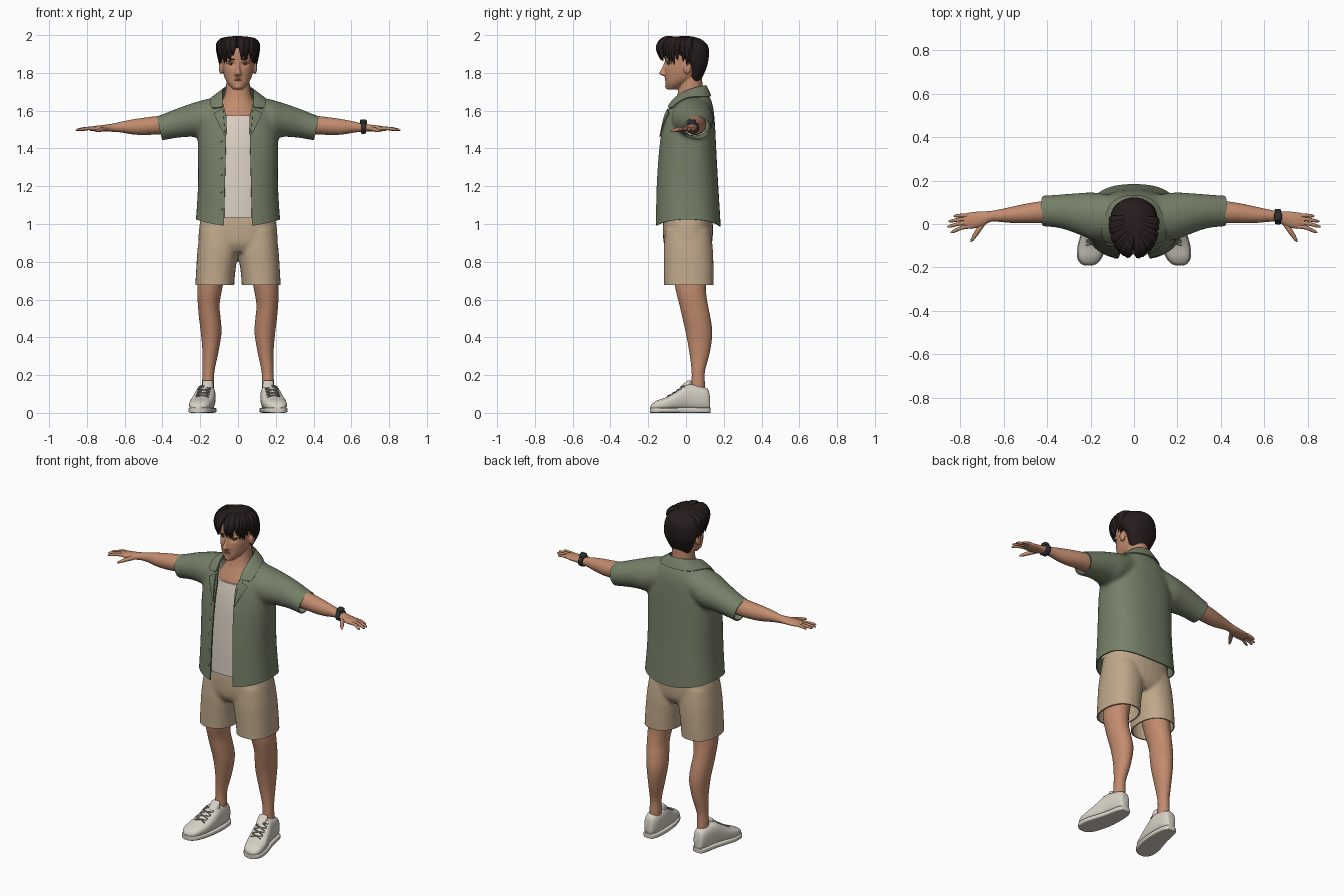
import bpy, bmesh, math, random
from mathutils import Vector, Matrix
from mathutils.bvhtree import BVHTree

random.seed(4)
if "Cube" in bpy.data.objects:
    bpy.data.objects.remove(bpy.data.objects["Cube"], do_unlink=True)


def material(name, r, g, b):
    m = bpy.data.materials.new(name)
    m.use_nodes = True
    m.diffuse_color = (r, g, b, 1)
    node = next(n for n in m.node_tree.nodes if n.type == "BSDF_PRINCIPLED")
    node.inputs["Base Color"].default_value = (r, g, b, 1)
    node.inputs["Roughness"].default_value = 0.8
    return m


SKIN = material("skin", .54, .26, .155)
SHIRT = material("shirt_green", .18, .215, .138)
CREAM = material("undershirt_cream", .72, .64, .55)
TAN = material("shorts_tan", .52, .39, .255)
SHOE = material("shoe_white", .68, .64, .56)
HAIR = material("hair_dark", .02, .012, .012)
BLACK = material("watch_black", .03, .028, .028)
LIP = material("lip", .42, .17, .12)
GREY = material("lace_grey", .3, .28, .25)
SIDES = (("left", 1), ("right", -1))


def finish(name, me, mat):
    """Make a smooth shaded object of one colour."""
    me.materials.clear()
    me.materials.append(mat)
    me.shade_smooth()
    me.set_sharp_from_angle(angle=math.radians(50))
    ob = bpy.data.objects.new(name, me)
    bpy.context.scene.collection.objects.link(ob)
    return ob


def from_bm(name, bm, mat, recalc=True):
    if recalc:
        bmesh.ops.recalc_face_normals(bm, faces=bm.faces[:])
    me = bpy.data.meshes.new(name)
    bm.to_mesh(me)
    bm.free()
    return finish(name, me, mat)


def bake(ob, mat, *mods):
    """Apply modifiers given as (type, settings)."""
    for kind, settings in mods:
        m = ob.modifiers.new(kind, kind)
        for key, value in settings.items():
            setattr(m, key, value)
    graph = bpy.context.evaluated_depsgraph_get()
    me = bpy.data.meshes.new_from_object(ob.evaluated_get(graph))
    name = ob.name
    bpy.data.objects.remove(ob, do_unlink=True)
    return finish(name, me, mat)


def S(pos, r, v0, v1):
    return (pos, -r, r, v0, v1)


PLACE = {"x": lambda p, u, v: (p, u, v), "y": lambda p, u, v: (u, p, v), "z": lambda p, u, v: (u, v, p)}


def loft(name, axis, rings, mat, s=1, power=1.0, n=32, steps=4):
    """Skin rounded sections (position, u min, u max, v min, v max) along an axis."""
    dense, last = [], len(rings) - 1
    for i in range(last):
        a, b, c, d = (Vector(rings[min(max(j, 0), last)]) for j in range(i - 1, i + 3))
        for k in range(steps):
            t = k / steps
            dense.append(b + .5 * t * ((c - a) + t * ((2*a - 5*b + 4*c - d) + t * (3*b - a - 3*c + d))))
    dense.append(Vector(rings[-1]))
    bm, loops = bmesh.new(), []
    for p, u0, u1, v0, v1 in dense:
        loop = []
        for i in range(n):
            cu, sv = math.cos(math.tau * i / n), math.sin(math.tau * i / n)
            u = (u0 + u1) / 2 + (u1 - u0) / 2 * math.copysign(abs(cu) ** power, cu)
            v = (v0 + v1) / 2 + (v1 - v0) / 2 * math.copysign(abs(sv) ** power, sv)
            x, y, z = PLACE[axis](p, u, v)
            loop.append(bm.verts.new((s * x, y, z)))
        loops.append(loop)
    for a, b in zip(loops, loops[1:]):
        for i in range(n):
            bm.faces.new((a[i], a[(i + 1) % n], b[(i + 1) % n], b[i]))
    bm.faces.new(loops[0])
    bm.faces.new(loops[-1])
    return from_bm(name, bm, mat)


def ball(name, centre, radii, mat):
    bm = bmesh.new()
    bmesh.ops.create_uvsphere(bm, u_segments=20, v_segments=12, radius=1,
                              matrix=Matrix.Translation(centre) @ Matrix.Diagonal((*radii, 1)))
    return from_bm(name, bm, mat)


def fuse(name, parts, mat, voxel, rounds):
    """Merge overlapping parts into one soft surface."""
    bm = bmesh.new()
    for part in parts:
        bm.from_mesh(part.data)
        bpy.data.objects.remove(part, do_unlink=True)
    return bake(from_bm(name, bm, mat, False), mat,
                ("REMESH", dict(mode="VOXEL", voxel_size=voxel)),
                ("SMOOTH", dict(factor=.5, iterations=rounds)))


def strands(name, paths, mat):
    """Tapered tubes along (points, radii)."""
    cu = bpy.data.curves.new(name, "CURVE")
    cu.dimensions, cu.bevel_depth, cu.bevel_resolution = "3D", 1, 2
    cu.use_fill_caps, cu.resolution_u = True, 6
    for pts, radii in paths:
        sp = cu.splines.new("NURBS")
        sp.points.add(len(pts) - 1)
        for q, p, r in zip(sp.points, pts, radii):
            q.co, q.radius = (*p, 1), r
        sp.order_u, sp.use_endpoint_u = min(4, len(pts)), True
    ob = bpy.data.objects.new(name, cu)
    bpy.context.scene.collection.objects.link(ob)
    return bake(ob, mat)


def tree_of(ob):
    return BVHTree.FromPolygons([v.co for v in ob.data.vertices], [p.vertices[:] for p in ob.data.polygons])


def drape(tree, point, d, lift):
    """Drop a point onto a surface along d."""
    p, d = Vector(point), Vector(d)
    hit = tree.ray_cast(p - d, d)[0]
    return (hit if hit else p) - d * lift


def cut(bm, co, no, clear=True):
    bmesh.ops.bisect_plane(bm, geom=bm.verts[:] + bm.edges[:] + bm.faces[:], dist=1e-5,
                           plane_co=co, plane_no=Vector(no).normalized(), clear_outer=clear)


FRONT, DOWN = (0, 1, 0), (0, 0, -1)

# Head and neck
skull = [S(1.713, .026, -.1, -.05), S(1.74, .052, -.108, 0), S(1.77, .069, -.11, .05),
         S(1.81, .08, -.112, .085), S(1.85, .084, -.11, .1), S(1.89, .086, -.113, .107),
         S(1.93, .082, -.106, .1), S(1.96, .06, -.075, .075), S(1.975, .03, -.03, .04)]
neck = [S(1.45, .14, -.095, .12), S(1.52, .14, -.098, .12), S(1.58, .125, -.087, .118), S(1.63, .098, -.066, .11),
        S(1.67, .076, -.05, .1), S(1.72, .064, -.04, .088), S(1.82, .06, -.03, .085)]
nose = [S(1.783, .012, -.118, -.09), S(1.79, .02, -.135, -.09), S(1.8, .017, -.142, -.09),
        S(1.82, .012, -.131, -.09), S(1.845, .01, -.12, -.09), S(1.868, .009, -.11, -.09)]
parts = [loft("skull", "z", skull, SKIN, power=.92), loft("neck", "z", neck, SKIN),
         loft("nose", "z", nose, SKIN, n=16), ball("chin", (0, -.093, 1.727), (.022, .018, .015), SKIN)]
for _, s in SIDES:
    parts.append(ball("brow", (s * .034, -.096, 1.868), (.032, .015, .009), SKIN))
    parts.append(ball("ear", (s * .09, .008, 1.825), (.011, .021, .032), SKIN))
head = fuse("head_and_neck", parts, SKIN, .005, 3)
for v in head.data.vertices:
    if v.co.y < -.05:
        d = ((abs(v.co.x) - .036) / .022) ** 2 + ((v.co.z - 1.847) / .013) ** 2
        v.co.y += .009 * math.exp(-d)

# Face details
face = tree_of(head)
for side, s in SIDES:
    eye = drape(face, (s * .036, 0, 1.846), FRONT, -.003)
    ball(side + "_eye", eye, (.013, .006, .005), GREY)
    ball(side + "_iris", eye + Vector((0, -.004, 0)), (.005, .003, .0048), HAIR)
    for part, height, rise, x0, r in (("lash", 1.851, -.002, .023, .002), ("eyebrow", 1.869, .005, .016, .0035)):
        pts = [drape(face, (s * (x0 + t * .013), 0, height + rise * t / 2), FRONT, .001) for t in range(4)]
        strands(side + "_" + part, [(pts, (r * .6, r, r, r * .4))], HAIR)
lips = [([drape(face, (x * .008, 0, z - .0004 * x * x), FRONT, -.001) for x in range(-3, 4)],
         (.001, .003, .004, .004, .004, .003, .001)) for z in (1.769, 1.761)]
strands("lips", lips, LIP)

# Hair cap, parted fringe and side locks
cap = [S(1.75, .05, .03, .07), S(1.775, .068, .012, .086), S(1.81, .084, .008, .102), S(1.845, .098, -.002, .114),
       S(1.885, .107, -.055, .121), S(1.92, .108, -.095, .122), S(1.95, .098, -.118, .112),
       S(1.975, .075, -.098, .085), S(1.99, .042, -.06, .045), S(1.994, .018, -.035, .02)]
loft("hair_cap", "z", cap, HAIR)
locks = []
for _, s in SIDES:
    for i in range(11):
        k = i / 10
        a = math.radians(14 + 84 * k + random.uniform(-4, 4))
        sx, cy = s * math.sin(a), -math.cos(a)
        tip = 1.885 - .04 * k + random.uniform(-.022, .012)
        locks.append(([(s * .006, -.06 + .1 * k, 1.982), (sx * .085, .11 * cy, 1.986 - .012 * k),
                       (sx * .103, .148 * cy, 1.95), (sx * .102, .15 * cy, 1.915),
                       (sx * .098, .134 * cy, tip)], (.008, .018, .021, .015, .001)))
strands("hair_locks", locks, HAIR)

# Undershirt
vest = [S(1.035, .193, -.14, .15), S(1.2, .185, -.138, .145), S(1.4, .18, -.126, .14),
        S(1.5, .172, -.113, .13), S(1.575, .15, -.096, .124)]
loft("undershirt", "z", vest, CREAM, power=.85, n=48)

# Open shirt: torso and sleeves merged, then trimmed
torso = [S(.94, .227, -.166, .188), S(1.2, .212, -.16, .171), S(1.4, .213, -.145, .16), S(1.5, .21, -.13, .155),
         S(1.58, .19, -.112, .149), S(1.63, .16, -.087, .141), S(1.67, .12, -.062, .127),
         S(1.7, .088, -.047, .108), S(1.75, .075, -.04, .095)]
sleeve = [(.08, -.06, .13, 1.52, 1.68), (.18, -.075, .145, 1.46, 1.658), (.25, -.05, .143, 1.462, 1.637),
          (.33, -.022, .137, 1.455, 1.609), (.4, -.012, .132, 1.443, 1.581), (.46, -.01, .13, 1.435, 1.56)]
shirt = fuse("shirt", [loft("torso", "z", torso, SHIRT, power=.82, n=48)] +
             [loft("sleeve", "x", sleeve, SHIRT, s) for _, s in SIDES], SHIRT, .011, 6)
bm = bmesh.new()
bm.from_mesh(shirt.data)
cut(bm, (0, 0, 1), DOWN)
cut(bm, (0, .03, 1.685), (0, -.4, 1))
for _, s in SIDES:
    cut(bm, (s * .416, 0, 1.505), (s * .13, 0, -.03))
    cut(bm, (s * .06, 0, 1.6), (s * .6, 0, .015), False)
    cut(bm, (s * .06, 0, 1.56), (s, 0, -.25), False)
gone = []
for f in bm.faces:
    c = f.calc_center_median()
    if c.y < 0 and abs(c.x) < max(.06 + .025 * (1.6 - c.z), .06 + .25 * (c.z - 1.56)):
        gone.append(f)
bmesh.ops.delete(bm, geom=gone, context="FACES")
for v in bm.verts:
    if v.co.z < 1.15:
        v.co.z += (1.15 - v.co.z) / .15 * (.035 * (v.co.x / .22) ** 2 - .012)
bm.to_mesh(shirt.data)
bm.free()
cloth = tree_of(shirt)

# Collar, lapels and buttons
inner = [(.077, -.1, 1.615), (.08, -.07, 1.66), (.083, -.015, 1.702), (.074, .06, 1.724), (.04, .098, 1.732), (0, .106, 1.734)]
outer = [(.142, -.08, 1.61), (.15, -.04, 1.645), (.14, .02, 1.668), (.115, .1, 1.68), (.06, .14, 1.685), (0, .145, 1.685)]


def lay(p):
    loc, normal = cloth.find_nearest(Vector(p))[:2]
    q = loc + normal * .009
    return Vector((0 if p[0] == 0 else q.x, q.y, q.z))


rows = [[lay(inner[0])] + [Vector(p) for p in inner[1:]], [], [lay(p) for p in outer]]
rows[1] = [(a + b) / 2 + Vector((0, 0, .006)) for a, b in zip(rows[0], rows[2])]
bm = bmesh.new()
grid = [[bm.verts.new(p) for p in row] for row in rows]
for a, b in zip(grid, grid[1:]):
    for i in range(len(a) - 1):
        bm.faces.new((a[i], b[i], b[i + 1], a[i + 1]))
bake(from_bm("collar", bm, SHIRT), SHIRT, ("MIRROR", {}), ("SUBSURF", dict(levels=2)),
     ("SOLIDIFY", dict(thickness=.007, offset=0)))
for side, s in SIDES:
    bm = bmesh.new()
    bm.faces.new([bm.verts.new((s * x, 0, z)) for x, z in ((.079, 1.61), (.128, 1.585), (.068, 1.46))])
    bmesh.ops.subdivide_edges(bm, edges=bm.edges[:], cuts=6, use_grid_fill=True)
    for v in bm.verts:
        v.co = drape(cloth, v.co, FRONT, .005)
    bake(from_bm(side + "_lapel", bm, SHIRT), SHIRT, ("SOLIDIFY", dict(thickness=.006, offset=0)))
for i in range(5):
    ball("button", drape(cloth, (-.088, 0, 1.08 + .09 * i), FRONT, .001), (.006, .003, .006), SHIRT)
bake(shirt, SHIRT, ("SOLIDIFY", dict(thickness=.007)))

# Shorts
hips = [S(.85, .17, -.09, .11), S(.9, .207, -.118, .138), S(1, .203, -.122, .142), S(1.09, .18, -.11, .13)]
leg_tube = [(.64, .022, .228, -.116, .146), (.75, .014, .222, -.117, .146), (.87, -.004, .214, -.118, .142), (.97, 0, .2, -.11, .13)]
shorts = fuse("shorts", [loft("hips", "z", hips, TAN, power=.88)] +
              [loft("short_leg", "z", leg_tube, TAN, s, power=.88) for _, s in SIDES], TAN, .009, 6)
bm = bmesh.new()
bm.from_mesh(shorts.data)
cut(bm, (0, 0, .677), DOWN)
bm.to_mesh(shorts.data)
bm.free()
bake(shorts, TAN, ("SOLIDIFY", dict(thickness=.008)))

# Limbs and shoes, both sides
leg = [(.82, .05, .2, -.08, .11), (.66, .083, .215, -.056, .105), (.57, .098, .212, -.034, .116),
       (.5, .092, .206, -.018, .13), (.42, .088, .196, 0, .139), (.32, .104, .188, .018, .126),
       (.22, .125, .188, .03, .1), (.15, .127, .19, .028, .1), (.08, .127, .19, .02, .1)]
arm = [(.36, .005, .107, 1.475, 1.575), (.43, .005, .104, 1.474, 1.571), (.5, .004, .093, 1.471, 1.562),
       (.56, .005, .08, 1.475, 1.553), (.62, .01, .067, 1.485, 1.541), (.66, .01, .06, 1.488, 1.532),
       (.7, -.01, .058, 1.489, 1.526), (.75, -.022, .054, 1.49, 1.52), (.785, -.016, .046, 1.494, 1.513)]
fingers = [(-.012, .845, -.039), (.006, .86, -.013), (.024, .855, .012), (.04, .832, .037)]
shoe = [(.127, .145, .185, .02, .08), (.118, .134, .196, .015, .122), (.09, .123, .206, .012, .138),
        (.04, .119, .216, .012, .15), (0, .119, .226, .012, .148), (-.05, .123, .242, .012, .115),
        (-.1, .133, .256, .012, .085), (-.15, .15, .258, .012, .067), (-.178, .172, .244, .012, .05), (-.188, .195, .225, .015, .035)]
sole = [(y * 1.015, x0 - .004, x1 + .004, 0, .028) for y, x0, x1, _, _ in shoe]
for side, s in SIDES:
    loft(side + "_leg", "z", leg, SKIN, s)
    loft(side + "_arm", "x", arm, SKIN, s)
    paths = [([(s * .75, y, 1.506), (s * .79, y, 1.507), (s * (x - .025), (y + 2 * ty) / 3, 1.503),
               (s * (x - .004), ty, 1.497), (s * x, ty, 1.496)], (.009, .0095, .008, .0065, .001)) for y, x, ty in fingers]
    paths.append(([(s * .685, .02, 1.507), (s * .715, -.025, 1.503), (s * .735, -.055, 1.497), (s * .75, -.08, 1.492),
                   (s * .752, -.083, 1.491)], (.012, .013, .01, .007, .001)))
    strands(side + "_fingers", paths, SKIN)
    upper = loft(side + "_shoe", "y", shoe, SHOE, s, power=.78)
    loft(side + "_sole", "y", sole, SHOE, s, power=.35, steps=3)
    tongue = [(.135, .13, .19, -.035, .04), (.165, .133, .187, 0, .03), (.172, .14, .18, .01, .025)]
    loft(side + "_tongue", "z", tongue, SHOE, s, n=20)
    top, laces = tree_of(upper), []
    for i in range(4):
        y, mid = -.018 - .024 * i, .176 + .004 * i
        for slant in (-1, 1):
            pts = [drape(top, (s * (mid + k * .011), y + slant * k * .003, .1), DOWN, .003) for k in range(-3, 4)]
            laces.append((pts, [.0032] * len(pts)))
    strands(side + "_laces", laces, GREY)

# Wristwatch
band = [(.65, .002, .067, 1.481, 1.54), (.654, -.001, .07, 1.478, 1.543), (.674, -.001, .068, 1.478, 1.54), (.678, .002, .065, 1.481, 1.537)]
loft("watch_band", "x", band, BLACK)
case = [(1.53, .646, .682, .015, .053), (1.548, .646, .682, .015, .053), (1.552, .65, .678, .019, .049)]
loft("watch_case", "z", case, BLACK, power=.5, steps=2)
